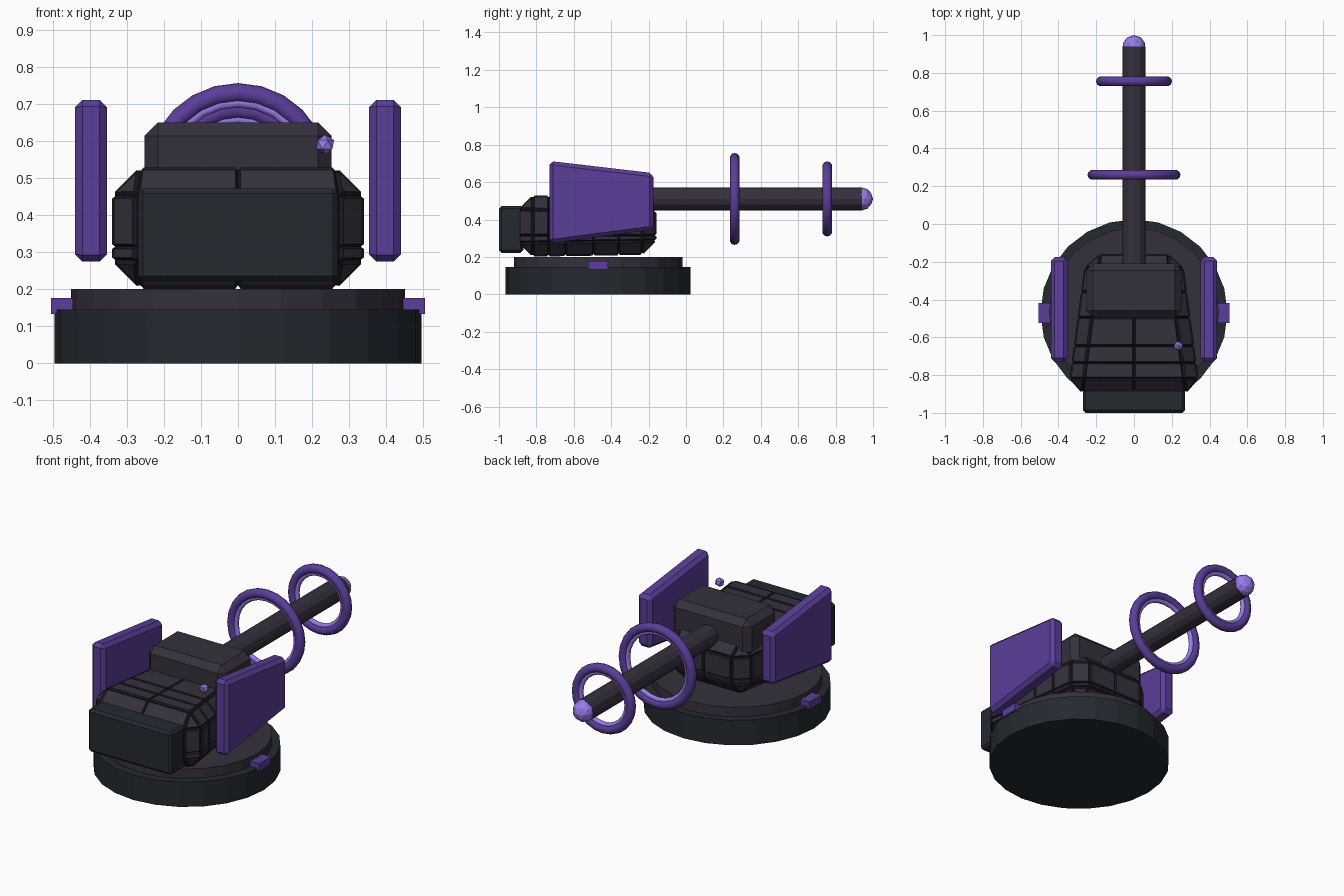
import bpy, bmesh, math
from mathutils import Vector

if "Cube" in bpy.data.objects:
    bpy.data.objects.remove(bpy.data.objects["Cube"])


def material(name, rgb):
    m = bpy.data.materials.new(name)
    m.diffuse_color = (*rgb, 1)
    m.use_nodes = True
    m.node_tree.nodes["Principled BSDF"].inputs["Base Color"].default_value = m.diffuse_color
    return m


NAVY = material("dark_navy", (0.017, 0.023, 0.030))
PLATE = material("dark_plate", (0.036, 0.030, 0.047))
SEAM = material("seam_black", (0.010, 0.009, 0.013))
PURPLE = material("purple", (0.105, 0.047, 0.32))
GLOW = material("light_purple", (0.32, 0.20, 0.82))


def finish(bm, name, *mats):
    bmesh.ops.recalc_face_normals(bm, faces=bm.faces)
    me = bpy.data.meshes.new(name)
    bm.to_mesh(me)
    bm.free()
    for m in mats:
        me.materials.append(m)
    ob = bpy.data.objects.new(name, me)
    bpy.context.collection.objects.link(ob)
    return ob


def tapered_box(front, back, bevel):
    """Box between two rectangles, each (y, x0, x1, z0, z1), with chamfered edges."""
    bm = bmesh.new()
    bmesh.ops.create_cube(bm, size=2)
    for v in bm.verts:
        y, x0, x1, z0, z1 = front if v.co.y < 0 else back
        v.co = (x0 if v.co.x < 0 else x1, y, z0 if v.co.z < 0 else z1)
    if bevel:
        bmesh.ops.bevel(bm, geom=bm.edges[:], offset=bevel, segments=1,
                        profile=0.5, affect='EDGES')
    bmesh.ops.recalc_face_normals(bm, faces=bm.faces)
    return bm


def named(name, mat, smooth=False):
    ob = bpy.context.object
    ob.name = name
    ob.data.materials.append(mat)
    if smooth:
        bpy.ops.object.shade_smooth_by_angle(angle=math.radians(60))
    return ob


def cylinder(name, r, depth, loc, sides, mat, rot=(0, 0, 0)):
    bpy.ops.mesh.primitive_cylinder_add(vertices=sides, radius=r, depth=depth,
                                        location=loc, rotation=rot)
    return named(name, mat)


def ring(name, y, major, minor, mat):
    bpy.ops.mesh.primitive_torus_add(major_segments=24, minor_segments=10,
                                     major_radius=major, minor_radius=minor,
                                     location=(0, y, 0.51),
                                     rotation=(math.pi / 2, 0, 0))
    return named(name, mat, True)


def ball(name, r, loc, sub, mat):
    bpy.ops.mesh.primitive_ico_sphere_add(subdivisions=sub, radius=r, location=loc)
    return named(name, mat)


# Round base and turntable
cylinder("base_disc", 0.495, 0.145, (0, -0.47, 0.0725), 24, NAVY)
cylinder("turntable", 0.45, 0.06, (0, -0.47, 0.17), 24, PLATE)

# Armoured hull: chamfered wedge, sliced into raised plates with dark seams
bm = tapered_box((-0.885, -0.34, 0.34, 0.21, 0.52),
                 (-0.168, -0.245, 0.245, 0.222, 0.51), 0.068)
cuts = [((0, 0, 0), (1, 0, 0)), ((0, 0, 0.315), (0, 0, 1))]
cuts += [((0, y, 0), (0, 1, 0)) for y in (-0.36, -0.495, -0.645, -0.735)]
for co, no in cuts:
    bmesh.ops.bisect_plane(bm, geom=bm.verts[:] + bm.edges[:] + bm.faces[:],
                           plane_co=co, plane_no=no)
border = bmesh.ops.inset_individual(bm, faces=bm.faces[:], thickness=0.007,
                                    depth=0.010, use_even_offset=True)
for f in border["faces"]:
    f.material_index = 1
finish(bm, "armoured_hull", PLATE, SEAM)

# Front counterweight and barrel housing
finish(tapered_box((-1.0, -0.27, 0.27, 0.222, 0.472),
                   (-0.87, -0.27, 0.27, 0.222, 0.472), 0.014),
       "front_block", NAVY)
finish(tapered_box((-0.495, -0.252, 0.252, 0.43, 0.65),
                   (-0.21, -0.252, 0.252, 0.43, 0.65), 0.036),
       "barrel_housing", PLATE)

# Side shields and turntable tabs
for side, s in (("left", -1), ("right", 1)):
    xs = sorted((s * 0.353, s * 0.44))
    finish(tapered_box((-0.73, *xs, 0.272, 0.713),
                       (-0.175, *xs, 0.345, 0.648), 0.02),
           side + "_shield", PURPLE)
    xs = sorted((s * 0.445, s * 0.505))
    finish(tapered_box((-0.523, *xs, 0.133, 0.177),
                       (-0.417, *xs, 0.133, 0.177), 0),
           side + "_tab", PURPLE)

# Barrel, glowing tip and coil rings
cylinder("barrel", 0.062, 1.20, (0, 0.34, 0.51), 12, PLATE, (math.pi / 2, 0, 0))
ball("barrel_tip", 0.062, (0, 0.938, 0.51), 2, GLOW)
for name, y, r in (("inner", 0.26, 0.22), ("outer", 0.755, 0.175)):
    ring(name + "_coil", y, r, 0.026, PURPLE)
    ring(name + "_coil_glow", y, r - 0.026, 0.014, GLOW)

# Small sensor bead
ball("sensor_bead", 0.027, (0.235, -0.645, 0.59), 1, GLOW)
